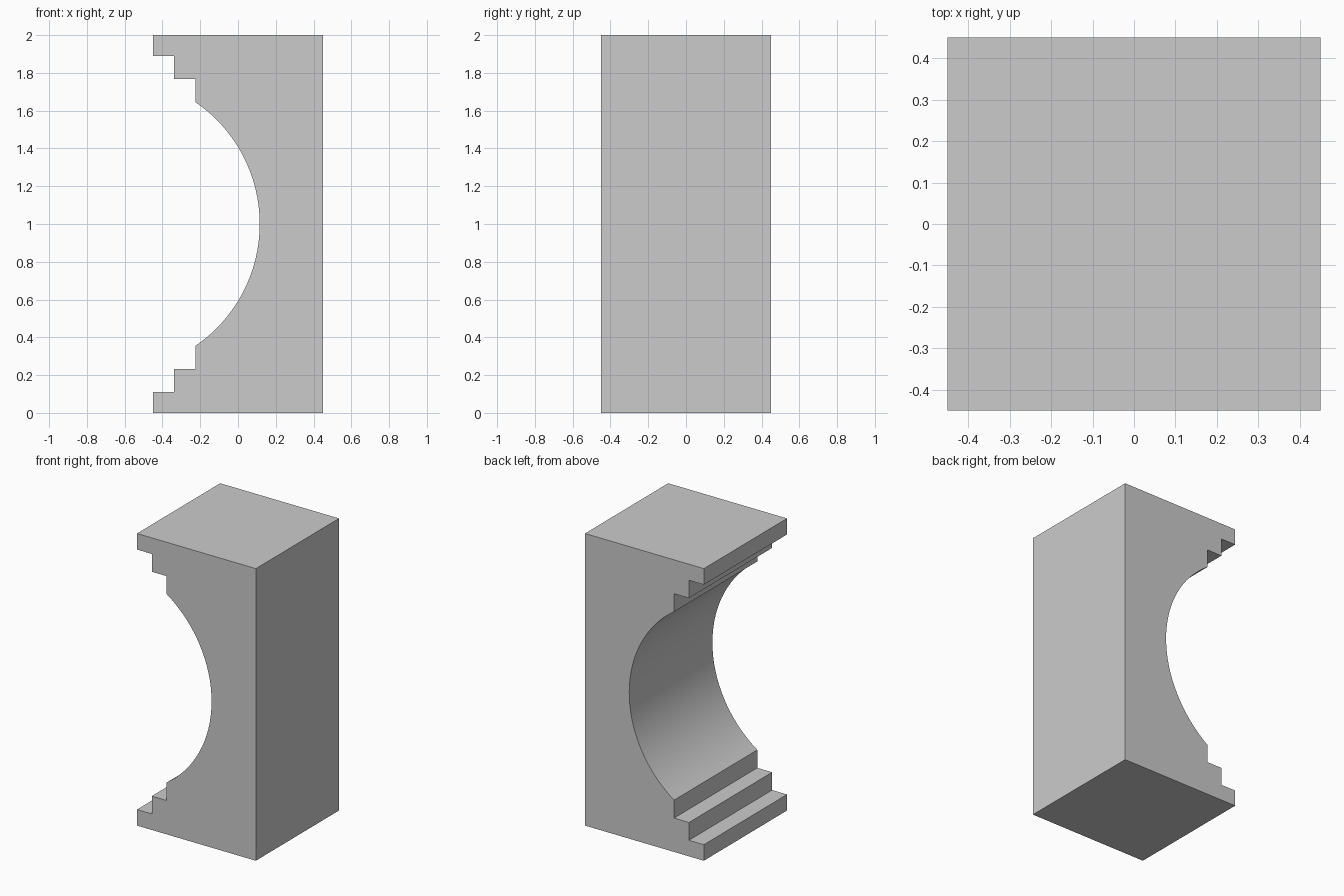
import bpy, bmesh, math

if "Cube" in bpy.data.objects:
    bpy.data.objects.remove(bpy.data.objects["Cube"])

HALF = 0.45          # half width and half depth
MID = 1.0            # mirror height
SEGMENTS = 32

# Lower steps of the side profile, from the base up to the start of the curve
lower = [(-0.45, 0.0), (-0.45, 0.11), (-0.3375, 0.11),
         (-0.3375, 0.232), (-0.225, 0.232), (-0.225, 0.355)]
upper = [(x, 2 * MID - z) for x, z in reversed(lower)]

# Concave arc joining the two stepped ends
chord = MID - lower[-1][1]
sag = 0.115 - lower[-1][0]
radius = (chord ** 2 + sag ** 2) / (2 * sag)
cx = 0.115 - radius
a = math.asin(chord / radius)
arc = []
for i in range(1, SEGMENTS):
    t = -a + 2 * a * i / SEGMENTS
    arc.append((cx + radius * math.cos(t), MID + radius * math.sin(t)))

profile = lower + arc + upper + [(HALF, 2 * MID), (HALF, 0.0)]

# Extrude the profile through the depth
bm = bmesh.new()
face = bm.faces.new([bm.verts.new((x, -HALF, z)) for x, z in profile])
ext = bmesh.ops.extrude_face_region(bm, geom=[face])
moved = [g for g in ext["geom"] if isinstance(g, bmesh.types.BMVert)]
bmesh.ops.translate(bm, verts=moved, vec=(0, 2 * HALF, 0))
bmesh.ops.recalc_face_normals(bm, faces=bm.faces)
mesh = bpy.data.meshes.new("stepped_curved_block")
bm.to_mesh(mesh)
bm.free()

block = bpy.data.objects.new("stepped_curved_block", mesh)
bpy.context.collection.objects.link(block)

# Smooth the curved hollow, keep the steps crisp
bpy.context.view_layer.objects.active = block
block.select_set(True)
bpy.ops.object.shade_smooth_by_angle(angle=math.radians(20))
